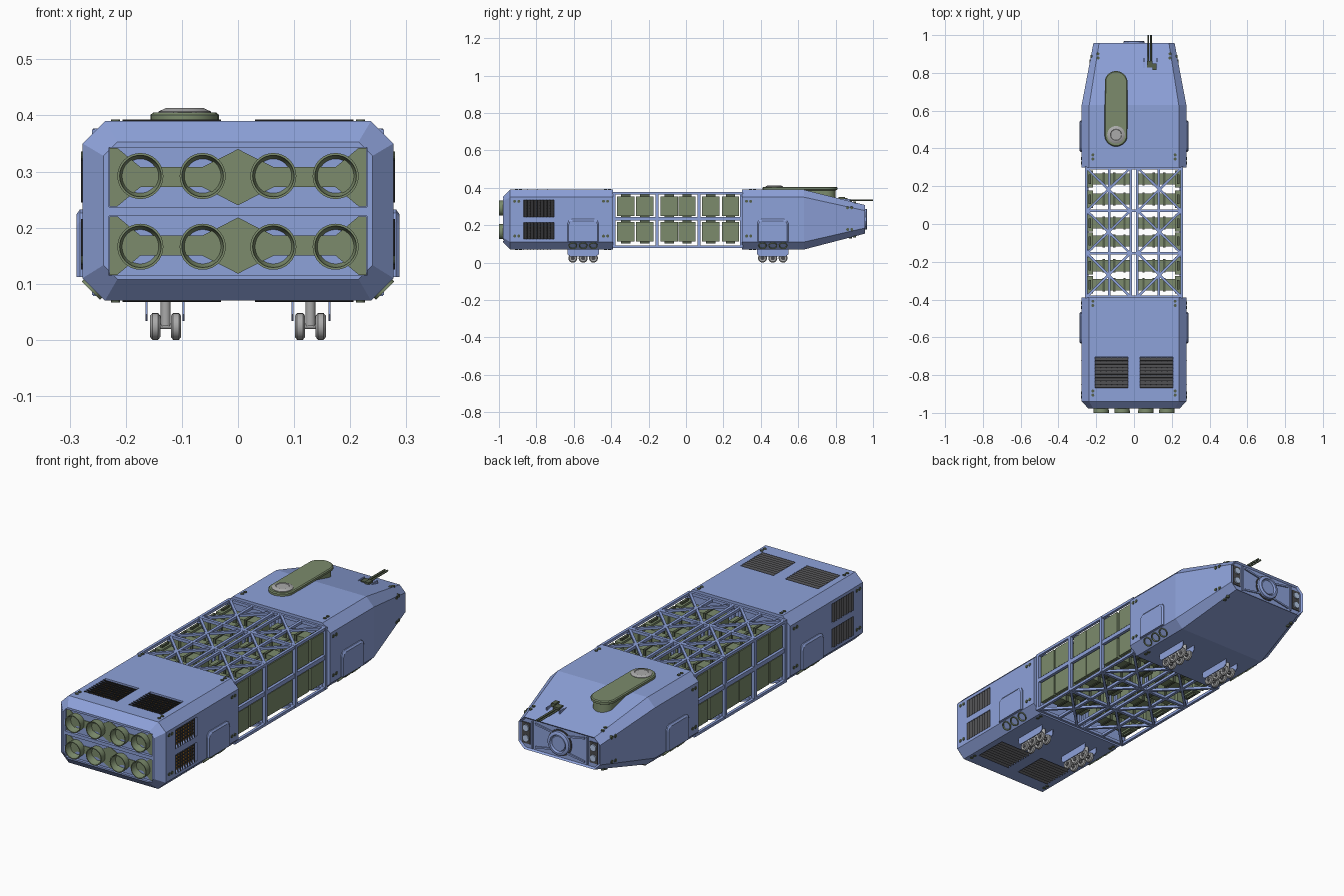
import bpy, bmesh, math
from mathutils import Vector, Matrix

if "Cube" in bpy.data.objects:
    bpy.data.objects.remove(bpy.data.objects["Cube"])

def material(name, r, g, b):
    m = bpy.data.materials.new(name)
    m.diffuse_color = (r, g, b, 1)
    m.use_nodes = True
    m.node_tree.nodes["Principled BSDF"].inputs["Base Color"].default_value = m.diffuse_color
    return m

BLUE = material("hull blue", 0.27, 0.36, 0.70)
GREEN = material("olive green", 0.20, 0.26, 0.15)
DARKGREEN = material("dark green", 0.09, 0.115, 0.07)
GREY = material("light grey", 0.40, 0.40, 0.40)
DARK = material("dark grey", 0.07, 0.07, 0.075)
ORANGE = material("glow orange", 0.70, 0.27, 0.02)
LAMP = material("lamp pale blue", 0.50, 0.62, 0.85)

def finish(name, bm, mat, smooth=False):
    bmesh.ops.recalc_face_normals(bm, faces=bm.faces)
    me = bpy.data.meshes.new(name)
    bm.to_mesh(me)
    bm.free()
    ob = bpy.data.objects.new(name, me)
    me.materials.append(mat)
    bpy.context.collection.objects.link(ob)
    if smooth:
        bpy.ops.object.select_all(action='DESELECT')
        ob.select_set(True)
        bpy.context.view_layer.objects.active = ob
        bpy.ops.object.shade_smooth_by_angle(angle=math.radians(35))
    return ob

def box(bm, c, s, frame=Matrix()):
    bmesh.ops.create_cube(bm, size=1, matrix=frame @ Matrix.Translation(c) @ Matrix.Diagonal((*s, 1)))

def beam(bm, p, q, w):
    p, q = Vector(p), Vector(q)
    d = q - p
    m = Matrix.Translation((p + q) / 2) @ d.to_track_quat('Z', 'Y').to_matrix().to_4x4()
    box(bm, (0, 0, 0), (w, w, d.length), m)

def loft(bm, rings):
    vs = [[bm.verts.new(p) for p in r] for r in rings]
    n = len(vs[0])
    for a, b in zip(vs, vs[1:]):
        for i in range(n):
            bm.faces.new((a[i], a[(i + 1) % n], b[(i + 1) % n], b[i]))
    return bm.faces.new(vs[0]), bm.faces.new(vs[-1])

def lathe(bm, prof, loc, axis, n=28):
    # profile of (radius, height) pairs turned around an axis
    m = Matrix.Translation(loc) @ Vector(axis).to_track_quat('Z', 'Y').to_matrix().to_4x4()
    loft(bm, [[m @ Vector((r * math.cos(2 * math.pi * i / n), r * math.sin(2 * math.pi * i / n), h))
               for i in range(n)] for r, h in prof])

def disc(bm, r, h, loc, axis, n=28):
    lathe(bm, [(r, 0), (r, h)], loc, axis, n)

def octagon(y, w, z0, z1, c):
    return [(w, y, z0 + c), (w, y, z1 - c), (w - c, y, z1), (c - w, y, z1),
            (-w, y, z1 - c), (-w, y, z0 + c), (c - w, y, z0), (w - c, y, z0)]

# hull blocks
bm = bmesh.new()
loft(bm, [octagon(-0.978, 0.24, 0.108, 0.353, 0.025), octagon(-0.94, 0.277, 0.07, 0.39, 0.04),
          octagon(-0.39, 0.277, 0.07, 0.39, 0.04)])
rear = finish("engine_hull", bm, BLUE)
bm = bmesh.new()
ends = loft(bm, [octagon(0.30, 0.277, 0.07, 0.39, 0.04), octagon(0.63, 0.277, 0.07, 0.39, 0.04),
                 octagon(0.957, 0.215, 0.155, 0.308, 0.03)])
bmesh.ops.recalc_face_normals(bm, faces=bm.faces)
bmesh.ops.inset_region(bm, faces=[ends[1]], thickness=0.008, depth=-0.008)
finish("nose_hull", bm, BLUE)

# vent frames: local X along slats, Y along hull, Z outward
vents = []
for s in (-1, 1):
    for u in (-0.118, 0.118):
        vents.append(((u, -0.787, 0.23 + 0.16 * s), (0, 0, s), 0.175))
    for z in (0.29, 0.17):
        vents.append(((0.277 * s, -0.787, z), (s, 0, 0), 0.09))
def vent_frame(loc, nrm):
    n, y = Vector(nrm), Vector((0, 1, 0))
    return Matrix.Translation(loc) @ Matrix((y.cross(n), y, n)).transposed().to_4x4()

# cut vent wells and engine recesses
bm = bmesh.new()
for loc, nrm, L in vents:
    box(bm, (0, 0, 0), (L, 0.164, 0.05), vent_frame(loc, nrm))
for z in (0.290, 0.168):
    box(bm, (0, -0.98, z), (0.46, 0.03, 0.106))
cutter = finish("cutter", bm, BLUE)
cutter.hide_render = True
mod = rear.modifiers.new("cut", 'BOOLEAN')
mod.object, mod.operation, mod.solver = cutter, 'DIFFERENCE', 'EXACT'
bpy.context.view_layer.objects.active = rear
bpy.ops.object.modifier_apply(modifier="cut")
bpy.data.objects.remove(cutter)

# vent slats with glow behind
slats, glow = bmesh.new(), bmesh.new()
for loc, nrm, L in vents:
    f = vent_frame(loc, nrm)
    box(glow, (0, 0, -0.0225), (L - 0.002, 0.162, 0.003), f)
    for i in range(9):
        t = Matrix.Translation((0, (i - 4) * 0.0178, -0.007)) @ Matrix.Rotation(-math.pi / 4, 4, 'X')
        box(slats, (0, 0, 0), (L, 0.025, 0.002), f @ t)
    for k in range(1, 6):
        box(slats, (L * (k / 6 - 0.5), 0, -0.014), (0.004, 0.16, 0.004), f)
finish("vent_slats", slats, DARK)
finish("vent_glow", glow, ORANGE)

# engine nozzles on bow-tie backing plates
bm, plate = bmesh.new(), bmesh.new()
for z in (0.292, 0.166):
    for x in (-0.174, -0.063, 0.063, 0.174):
        lathe(bm, [(0.037, 0), (0.041, 0.053), (0.041, 0.06), (0.037, 0.06), (0.034, 0.03), (0.022, 0.012), (0.005, 0.008)],
              (x, -0.94, z), (0, -1, 0), 32)
    half = [(-0.229, 0.052), (-0.215, 0.052), (-0.174, 0.018), (-0.063, 0.018), (0, 0.05), (0.063, 0.018), (0.174, 0.018), (0.215, 0.052), (0.229, 0.052)]
    zc = 0.290 if z > 0.2 else 0.168
    pts = half + [(x, -h) for x, h in reversed(half)]
    loft(plate, [[(x, y, zc + h) for x, h in pts] for y in (-0.960, -0.968)])
finish("engine_nozzles", bm, GREEN, True)
finish("engine_backing", plate, GREEN)

# truss frame of the cargo section
bm = bmesh.new()
bays = (-0.385, -0.155, 0.07, 0.296)
for z in (0.37, 0.085):
    for x in (0.018, 0.13, 0.252):
        for s in (-1, 1):
            beam(bm, (s * x, -0.39, z), (s * x, 0.30, z), 0.013)
    for y in bays:
        beam(bm, (-0.255, y, z), (0.255, y, z), 0.014)
    for a, b in zip(bays, bays[1:]):
        for s in (-1, 1):
            beam(bm, (s * 0.02, a, z), (s * 0.25, b, z), 0.012)
            beam(bm, (s * 0.02, b, z), (s * 0.25, a, z), 0.012)
for s in (-1, 1):
    box(bm, (s * 0.25, -0.045, 0.234), (0.016, 0.69, 0.02))
    for y in bays:
        beam(bm, (s * 0.252, y, 0.08), (s * 0.252, y, 0.375), 0.016)
        beam(bm, (s * 0.018, y, 0.08), (s * 0.018, y, 0.375), 0.013)
finish("cargo_truss", bm, BLUE)

# cargo containers
bm, ribs = bmesh.new(), bmesh.new()
for s in (-1, 1):
    for z in (0.302, 0.165):
        for y in (-0.322, -0.221, -0.09, 0.005, 0.132, 0.238):
            box(bm, (s * 0.235, y, z), (0.034, 0.092, 0.104))
            box(bm, (s * 0.12, y, z), (0.20, 0.060, 0.086))
            for x in (0.05, 0.105, 0.16):
                box(ribs, (s * x, y, z), (0.012, 0.07, 0.094))
            box(ribs, (s * 0.234, y, z), (0.012, 0.05, 0.124))
finish("cargo_containers", bm, GREEN)
finish("container_ribs", ribs, DARKGREEN)

# side pods, lift nozzles and landing gear
pods, lifts = bmesh.new(), bmesh.new()
wheels, struts, hubs, flaps = (bmesh.new() for _ in range(4))
for yc in (-0.55, 0.464):
    for s in (-1, 1):
        arch = [(-0.083, 0.112), (-0.083, 0.21), (-0.076, 0.226), (-0.062, 0.232),
                (0.062, 0.232), (0.076, 0.226), (0.083, 0.21), (0.083, 0.112)]
        loft(pods, [[(s * x, yc + y * k, 0.115 + (z - 0.115) * k) for y, z in arch]
                    for x, k in ((0.27, 1), (0.282, 1), (0.288, 0.93))])
        for dx in (-0.033, 0.033):
            flap = [(-0.084, 0.075), (-0.084, 0.045), (-0.07, 0.034), (0.07, 0.034), (0.084, 0.045), (0.084, 0.075)]
            loft(flaps, [[(s * 0.13 + dx + t, yc + y, z) for y, z in flap] for t in (-0.002, 0.002)])
        for dy in (-0.055, 0, 0.055):
            y = yc + dy
            lathe(lifts, [(0.023, 0), (0.023, 0.023), (0.019, 0.023), (0.016, 0.012)],
                  (s * 0.246, y, 0.104), (s, 0, -1), 20)
            disc(struts, 0.009, 0.05, (s * 0.129, y, 0.025), (0, 0, 1), 14)
            disc(struts, 0.005, 0.05, (s * 0.129 - 0.025, y, 0.024), (1, 0, 0), 12)
            for dx in (-0.0185, 0.0185):
                x = s * 0.129 + dx
                lathe(wheels, [(0.012, -0.007), (0.019, -0.009), (0.024, -0.005), (0.024, 0.005), (0.019, 0.009), (0.012, 0.007)],
                      (x, y, 0.024), (1, 0, 0), 20)
                disc(hubs, 0.011, 0.017, (x - 0.0085, y, 0.024), (1, 0, 0), 16)
finish("side_pods", pods, BLUE)
finish("lift_nozzles", lifts, GREEN, True)
finish("gear_flaps", flaps, BLUE)
finish("wheels", wheels, GREY, True)
finish("wheel_hubs", hubs, DARK, True)
finish("gear_struts", struts, GREY, True)

# dorsal sensor fairing with grey cap
def stadium(r, z, y0=0.471, y1=0.749):
    return [(-0.095 + r * math.cos(a), (y1 if a < math.pi else y0) + r * math.sin(a), z)
            for a in [math.pi * i / 12 + (1e-6 if i < 13 else 0) for i in range(13)][:12]
            + [math.pi * (1 + i / 12) for i in range(12)]]
bm = bmesh.new()
loft(bm, [stadium(0.052, 0.33), stadium(0.050, 0.385), stadium(0.061, 0.391), stadium(0.061, 0.401), stadium(0.056, 0.405)])
finish("sensor_fairing", bm, GREEN, True)
bm = bmesh.new()
lathe(bm, [(0.047, 0), (0.047, 0.005), (0.040, 0.008), (0.034, 0.011), (0.03, 0.011), (0.028, 0.009)], (-0.095, 0.472, 0.402), (0, 0, 1))
finish("sensor_cap", bm, GREY, True)

# twin barrels and their mount on the nose
bm = bmesh.new()
for x in (0.076, 0.090):
    disc(bm, 0.0045, 0.17, (x, 0.83, 0.333), (0, 1, 0), 12)
box(bm, (0.108, 0.833, 0.342), (0.02, 0.035, 0.02))
box(bm, (0.083, 0.845, 0.336), (0.03, 0.035, 0.018))
finish("nose_barrels", bm, DARKGREEN, True)
bm = bmesh.new()
for x in (0.053, 0.121):
    box(bm, (x, 0.85, 0.333), (0.006, 0.06, 0.016))
finish("barrel_bracket", bm, BLUE)

# nose docking ring, lamp clusters
bm = bmesh.new()
lathe(bm, [(0.056, 0), (0.056, 0.02), (0.05, 0.024), (0.042, 0.024), (0.038, 0.014), (0.036, 0.014), (0.034, 0.018), (0.01, 0.018)],
      (0, 0.945, 0.232), (0, 1, 0), 36)
for s in (-1, 1):
    for t in (-1, 1):
        beam(bm, (s * 0.04, 0.951, 0.232 + t * 0.04), (s * 0.13, 0.951, 0.232 + t * 0.056), 0.008)
    box(bm, (s * 0.145, 0.95, 0.232), (0.006, 0.012, 0.13))
finish("docking_ring", bm, BLUE, True)
rims, lamps = bmesh.new(), bmesh.new()
disc(rims, 0.062, 0.004, (0, 0.948, 0.232), (0, 1, 0), 36)
for x in (-0.178, 0.178):
    box(rims, (x, 0.95, 0.232), (0.042, 0.006, 0.10))
    for z in (0.207, 0.257):
        disc(lamps, 0.016, 0.012, (x, 0.947, z), (0, 1, 0), 20)
finish("nose_dark_plates", rims, DARK)
finish("nose_lamps", lamps, LAMP, True)

# paired corner fasteners
bm = bmesh.new()
for s in (-1, 1):
    for y, x, z in ((-0.905, 0.277, 0.093), (-0.43, 0.277, 0.093), (0.335, 0.277, 0.093), (0.875, 0.2305, 0.058)):
        for t in (-1, 1):
            for d in (-0.011, 0.011):
                disc(bm, 0.008, 0.014, (s * (x - 0.011 - d * 0.19 * (x < 0.25)), y + d, 0.235 + t * z), (s, 0, 0), 12)
    for y, x, h in ((-0.895, 0.218, 0.16), (-0.42, 0.218, 0.16), (0.355, 0.218, 0.16), (0.89, 0.19, 0.0955)):
        for t in (-1, 1):
            for d in (-0.011, 0.011):
                disc(bm, 0.008, 0.014, (s * x, y + d, 0.23 + t * (h - 0.011 - d * 0.25 * (h < 0.1))), (0, 0, t), 12)
finish("corner_fasteners", bm, DARKGREEN)
